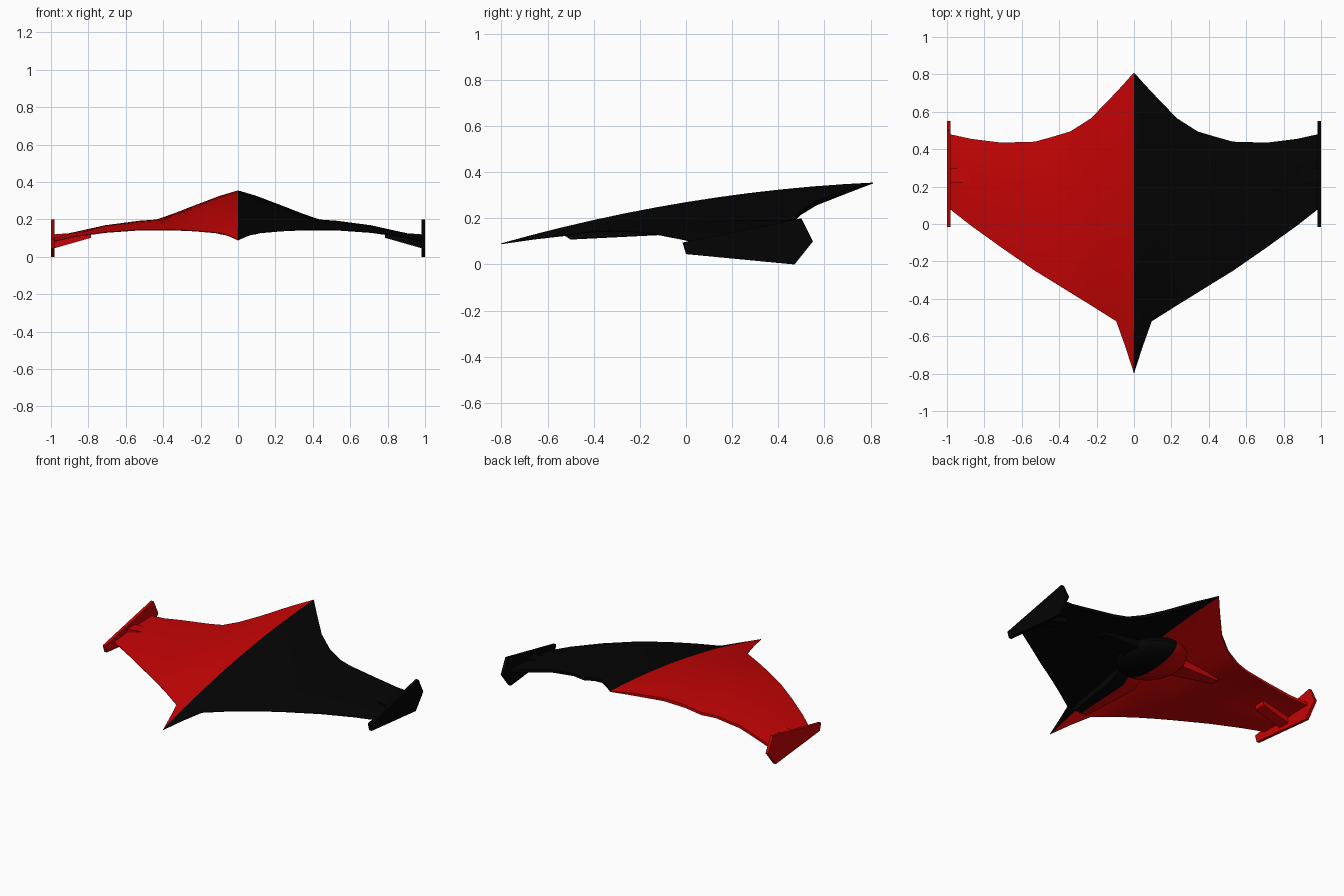
import bpy, bmesh, math
from mathutils import Vector

if "Cube" in bpy.data.objects:
    bpy.data.objects.remove(bpy.data.objects["Cube"])


def material(name, rgb):
    m = bpy.data.materials.new(name)
    m.diffuse_color = (*rgb, 1)
    m.use_nodes = True
    m.node_tree.nodes["Principled BSDF"].inputs["Base Color"].default_value = m.diffuse_color
    return m


SIDES = (("left", -1, material("red", (0.57, 0.0012, 0.0015))),
         ("right", 1, material("black", (0.0012, 0.0012, 0.0012))))


def finish(bm, name, mat, angle=35):
    bmesh.ops.remove_doubles(bm, verts=bm.verts, dist=1e-5)
    bmesh.ops.recalc_face_normals(bm, faces=bm.faces)
    me = bpy.data.meshes.new(name)
    bm.to_mesh(me)
    bm.free()
    me.materials.append(mat)
    ob = bpy.data.objects.new(name, me)
    bpy.context.collection.objects.link(ob)
    bpy.ops.object.select_all(action='DESELECT')
    ob.select_set(True)
    bpy.context.view_layer.objects.active = ob
    bpy.ops.object.shade_smooth_by_angle(angle=math.radians(angle))


# Wing stations: x, leading y, leading z, trailing y, trailing z, camber, rear thickness
STATIONS = [
    (0.00, -0.80, 0.092, 0.81, 0.355, 0.19, 0.004),
    (0.045, -0.66, 0.112, 0.76, 0.342, 0.19, 0.010),
    (0.095, -0.52, 0.128, 0.705, 0.327, 0.18, 0.016),
    (0.23, -0.435, 0.14, 0.565, 0.276, 0.12, 0.02),
    (0.34, -0.367, 0.145, 0.495, 0.233, 0.08, 0.02),
    (0.44, -0.305, 0.146, 0.465, 0.198, 0.07, 0.018),
    (0.53, -0.25, 0.145, 0.44, 0.192, 0.06, 0.018),
    (0.71, -0.125, 0.132, 0.435, 0.168, 0.05, 0.018),
    (0.87, -0.01, 0.11, 0.455, 0.132, 0.035, 0.018),
    (0.985, 0.08, 0.085, 0.48, 0.11, 0.02, 0.018),
]
STEPS = 12


def wing(name, s, mat):
    bm = bmesh.new()
    rings = []
    for x, ly, lz, ty, tz, camber, rear in STATIONS:
        top, bottom = [], []
        for i in range(STEPS + 1):
            u = i / STEPS
            y = ly + (ty - ly) * u
            z = lz + (tz - lz) * u + camber * u * (1 - u)
            thick = 0.004 + (rear - 0.004) * min(1, u * 3)
            top.append(bm.verts.new((s * x, y, z)))
            bottom.append(bm.verts.new((s * x, y, z - thick)))
        rings.append(top + bottom[::-1])
    n = len(rings[0])
    for a, b in zip(rings, rings[1:]):
        for i in range(n):
            j = (i + 1) % n
            bm.faces.new((a[i], a[j], b[j], b[i]))
    bm.faces.new(rings[-1])
    finish(bm, name, mat)


def prism(name, s, mat, ends):
    """Bridge two outlines of equal length and cap both ends."""
    bm = bmesh.new()
    a, b = [[bm.verts.new((s * x, y, z)) for x, y, z in e] for e in ends]
    n = len(a)
    for i in range(n):
        j = (i + 1) % n
        bm.faces.new((a[i], a[j], b[j], b[i]))
    bm.faces.new(a)
    bm.faces.new(b)
    finish(bm, name, mat)


def rect(x, y0, y1, z0, z1):
    return [(x, y0, z0), (x, y1, z0), (x, y1, z1), (x, y0, z1)]


def pod(name, s, mat):
    bm = bmesh.new()
    bmesh.ops.create_uvsphere(bm, u_segments=24, v_segments=12, radius=1)
    bmesh.ops.bisect_plane(bm, geom=bm.verts[:] + bm.edges[:] + bm.faces[:],
                           plane_co=(0, 0, 0), plane_no=(-s, 0, 0),
                           clear_outer=True)
    for v in bm.verts:
        v.co = Vector((v.co.x * 0.2, 0.17 + v.co.y * 0.24,
                       0.195 + v.co.z * 0.085))
    finish(bm, name, mat)


WINGLET = [(-0.015, 0.095), (0.0, 0.045), (0.47, 0.0), (0.55, 0.1), (0.5, 0.2)]

for side, s, mat in SIDES:
    wing(side + "_wing", s, mat)
    # upright plate at the wing tip
    prism(side + "_winglet", s, mat,
          [[(x, y, z) for y, z in WINGLET] for x in (0.98, 1.0)])
    # narrow slanted brace through the wing tip
    prism(side + "_tip_brace", s, mat,
          [rect(0.785, 0.22, 0.30, 0.102, 0.135),
           rect(0.985, 0.22, 0.30, 0.045, 0.12)])
    # belly pod and the arm that tapers out from it
    pod(side + "_belly_pod", s, mat)
    prism(side + "_pod_arm", s, mat,
          [rect(0.13, 0.1, 0.25, 0.17, 0.235),
           rect(0.45, 0.21, 0.26, 0.165, 0.185)])
    # shallow keel running from the nose back to the pod
    prism(side + "_keel", s, mat,
          [[(0, -0.54, 0.135), (0, -0.5, 0.108), (0, -0.1, 0.128), (0, 0, 0.2)],
           [(0.05, -0.54, 0.135), (0.05, -0.5, 0.11), (0.09, -0.1, 0.13), (0.09, 0, 0.2)]])
